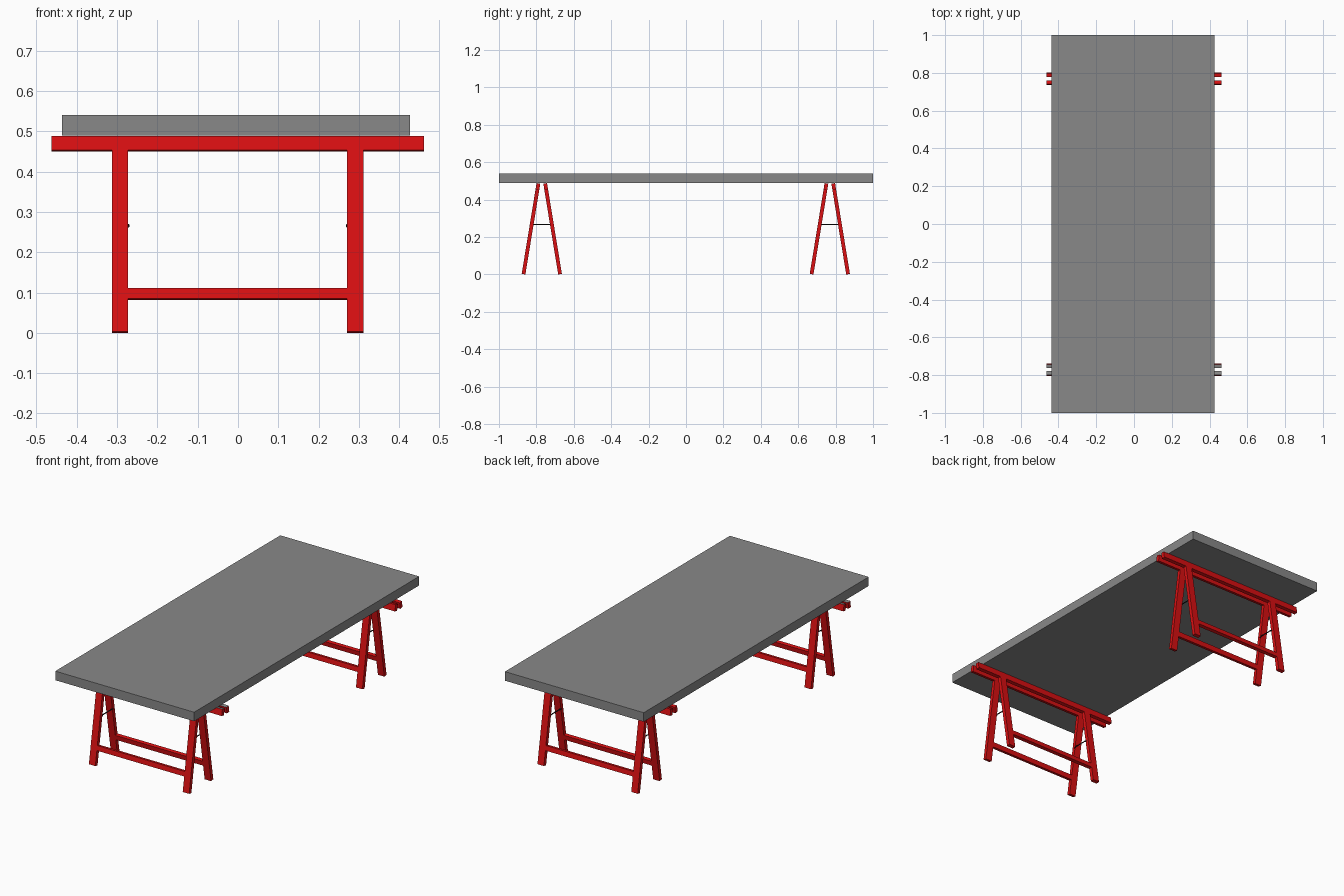
import bpy
import math
from mathutils import Matrix, Vector

cube = bpy.data.objects.get("Cube")
if cube:
    bpy.data.objects.remove(cube, do_unlink=True)


def make_material(name, colour):
    mat = bpy.data.materials.new(name)
    mat.use_nodes = True
    mat.diffuse_color = (*colour, 1)
    mat.node_tree.nodes["Principled BSDF"].inputs["Base Color"].default_value = (*colour, 1)
    return mat


red = make_material("red paint", (0.7, 0.005, 0.006))
grey = make_material("grey", (0.25, 0.25, 0.25))
black = make_material("black metal", (0.01, 0.01, 0.01))


def box(name, low, high, mat, matrix=Matrix()):
    """Box between two corners, placed by a matrix."""
    low, high = Vector(low), Vector(high)
    bpy.ops.mesh.primitive_cube_add(size=1)
    obj = bpy.context.object
    obj.name = name
    size = Matrix.Diagonal((*(high - low), 1))
    obj.data.transform(Matrix.Translation((low + high) / 2) @ size)
    obj.data.materials.append(mat)
    obj.matrix_world = matrix
    return obj


# Table top
box("table_top", (-0.437, -1, 0.489), (0.427, 1, 0.54), grey)

TILT = math.radians(9.3)
HALF = 0.01          # half thickness of the timber
LENGTH = 0.492       # frame height along its slope
BEAM = 0.456         # underside of the beam along the slope
INNER, OUTER = 0.272, 0.312


def trestle_frame(label, y, side, grey_top):
    """One flat leaning frame: beam, two legs and a stretcher."""
    place = (Matrix.Translation((-0.001, y + side * 0.0976, HALF * math.sin(TILT)))
             @ Matrix.Rotation(side * TILT, 4, "X"))
    beam = box(label + "_beam", (-0.462, -HALF, BEAM), (0.463, HALF, LENGTH), red, place)
    if grey_top:
        beam.data.materials.append(grey)
        for face in beam.data.polygons:
            if face.normal.z > 0.9:
                face.material_index = 1
    for name, a, b in (("left", INNER, OUTER), ("right", -OUTER, -INNER)):
        box(f"{label}_{name}_leg", (a, -HALF, 0), (b, HALF, BEAM), red, place)
    box(label + "_stretcher", (-INNER, -HALF, 0.083), (INNER, HALF, 0.11), red, place)


def brace(name, x, y):
    """Thin metal stay between a pair of legs."""
    curve = bpy.data.curves.new(name, "CURVE")
    curve.dimensions = "3D"
    curve.bevel_depth = 0.003
    curve.bevel_resolution = 1
    curve.use_fill_caps = True
    spline = curve.splines.new("POLY")
    points = ((-0.05, 0.264), (-0.038, 0.268), (0.038, 0.268), (0.05, 0.264))
    spline.points.add(len(points) - 1)
    for point, (dy, z) in zip(spline.points, points):
        point.co = (x, y + dy, z, 1)
    curve.materials.append(black)
    bpy.context.collection.objects.link(bpy.data.objects.new(name, curve))


# Two trestles, each a pair of leaning frames joined by stays
for end, y in (("front", -0.771), ("back", 0.769)):
    for part, side in (("front", -1), ("back", 1)):
        trestle_frame(f"{end}_trestle_{part}", y, side, end == "front")
    for part, x in (("left", 0.271), ("right", -0.272)):
        brace(f"{end}_trestle_{part}_brace", x, y)
